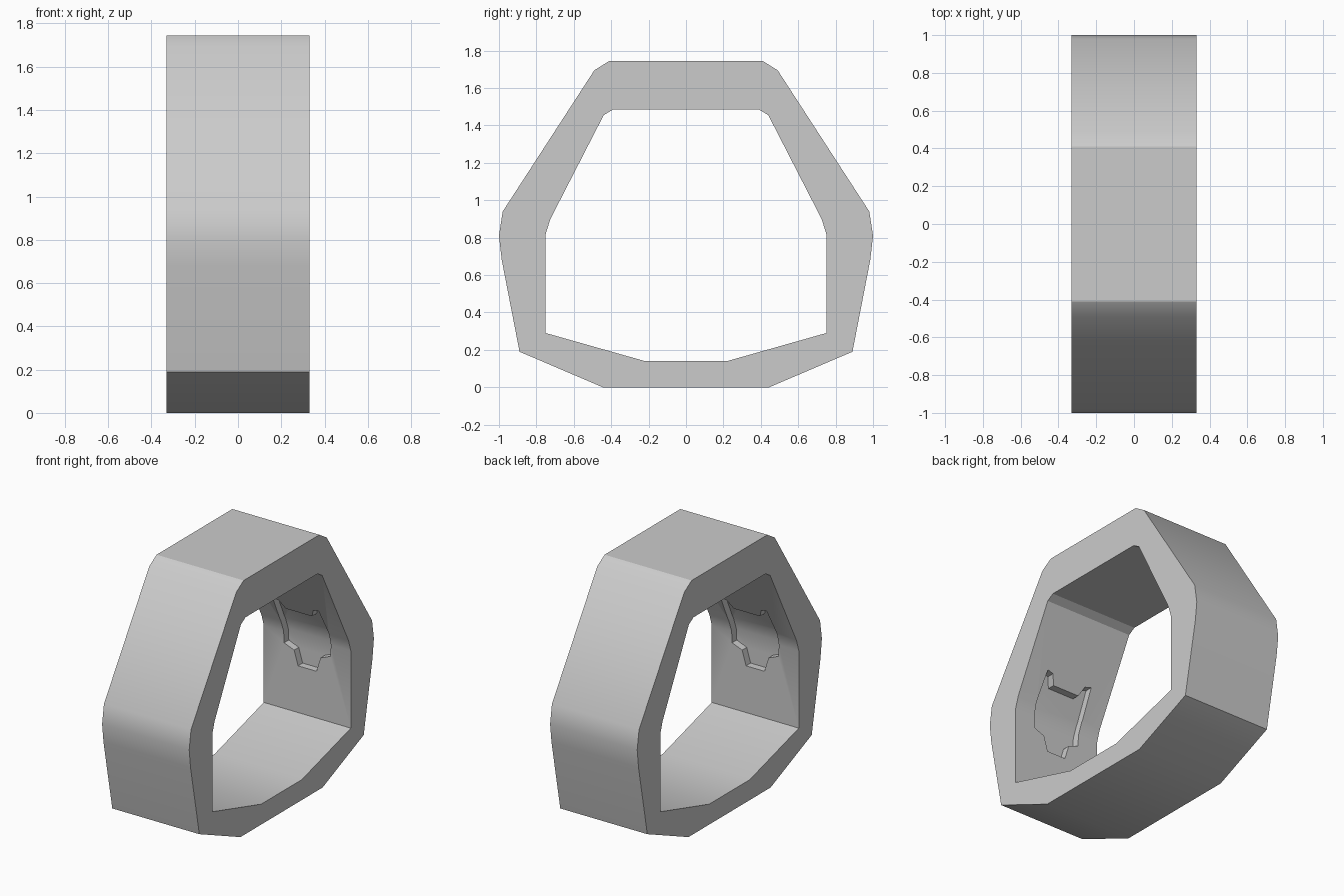
import bpy, bmesh
from mathutils import Vector

if "Cube" in bpy.data.objects:
    bpy.data.objects.remove(bpy.data.objects["Cube"])

WIDTH = 0.33      # half width of the band
DEPTH = 0.05      # depth of the wall pockets

# right-hand halves of the symmetric outlines, bottom to top
OUTER = [(0.445, 0), (0.89, 0.19), (0.985, 0.68), (1.0, 0.81), (0.98, 0.94),
         (0.49, 1.695), (0.41, 1.745)]
INNER = [(0.22, 0.14), (0.75, 0.29), (0.75, 0.82), (0.725, 0.90),
         (0.44, 1.455), (0.39, 1.485)]
POCKET = [(0.07, 0.61), (0.10, 0.71), (0.175, 0.74), (0.185, 0.92),
          (0.175, 1.10), (0.13, 1.09), (0.10, 1.03)]


def prism(name, half, place, near, far):
    """Mirror a half outline and extrude it between two offsets."""
    outline = half + [(-a, b) for a, b in reversed(half)]
    bm = bmesh.new()
    face = bm.faces.new([bm.verts.new(place(a, b, near)) for a, b in outline])
    grown = bmesh.ops.extrude_face_region(bm, geom=[face])["geom"]
    shift = Vector(place(0, 0, far)) - Vector(place(0, 0, near))
    bmesh.ops.translate(bm, vec=shift,
                        verts=[g for g in grown if isinstance(g, bmesh.types.BMVert)])
    bmesh.ops.recalc_face_normals(bm, faces=bm.faces)
    mesh = bpy.data.meshes.new(name)
    bm.to_mesh(mesh)
    bm.free()
    obj = bpy.data.objects.new(name, mesh)
    bpy.context.collection.objects.link(obj)
    return obj


def combine(target, cutter, operation):
    """Apply a boolean and remove the used cutter."""
    mod = target.modifiers.new(operation.lower(), 'BOOLEAN')
    mod.object, mod.operation, mod.solver = cutter, operation, 'EXACT'
    bpy.context.view_layer.objects.active = target
    bpy.ops.object.modifier_apply(modifier=mod.name)
    bpy.data.objects.remove(cutter, do_unlink=True)


def along_x(a, b, t):
    return (t, a, b)


def along_y(a, b, t):
    return (a, t, b)


# band with the central opening
band = prism("faceted_band", OUTER, along_x, -WIDTH, WIDTH)
combine(band, prism("opening", INNER, along_x, -0.5, 0.5), 'DIFFERENCE')

# shallow pockets that follow both inner side walls
pocket = prism("wall_pockets", POCKET, along_y, -1.2, 1.2)
core = prism("core", [(y + DEPTH, z) for y, z in INNER], along_x, -0.5, 0.5)
combine(pocket, core, 'INTERSECT')
combine(band, pocket, 'DIFFERENCE')

# soft shading over the shallow corners
bpy.ops.object.select_all(action='DESELECT')
band.select_set(True)
bpy.context.view_layer.objects.active = band
bpy.ops.object.shade_smooth_by_angle(angle=0.52)
